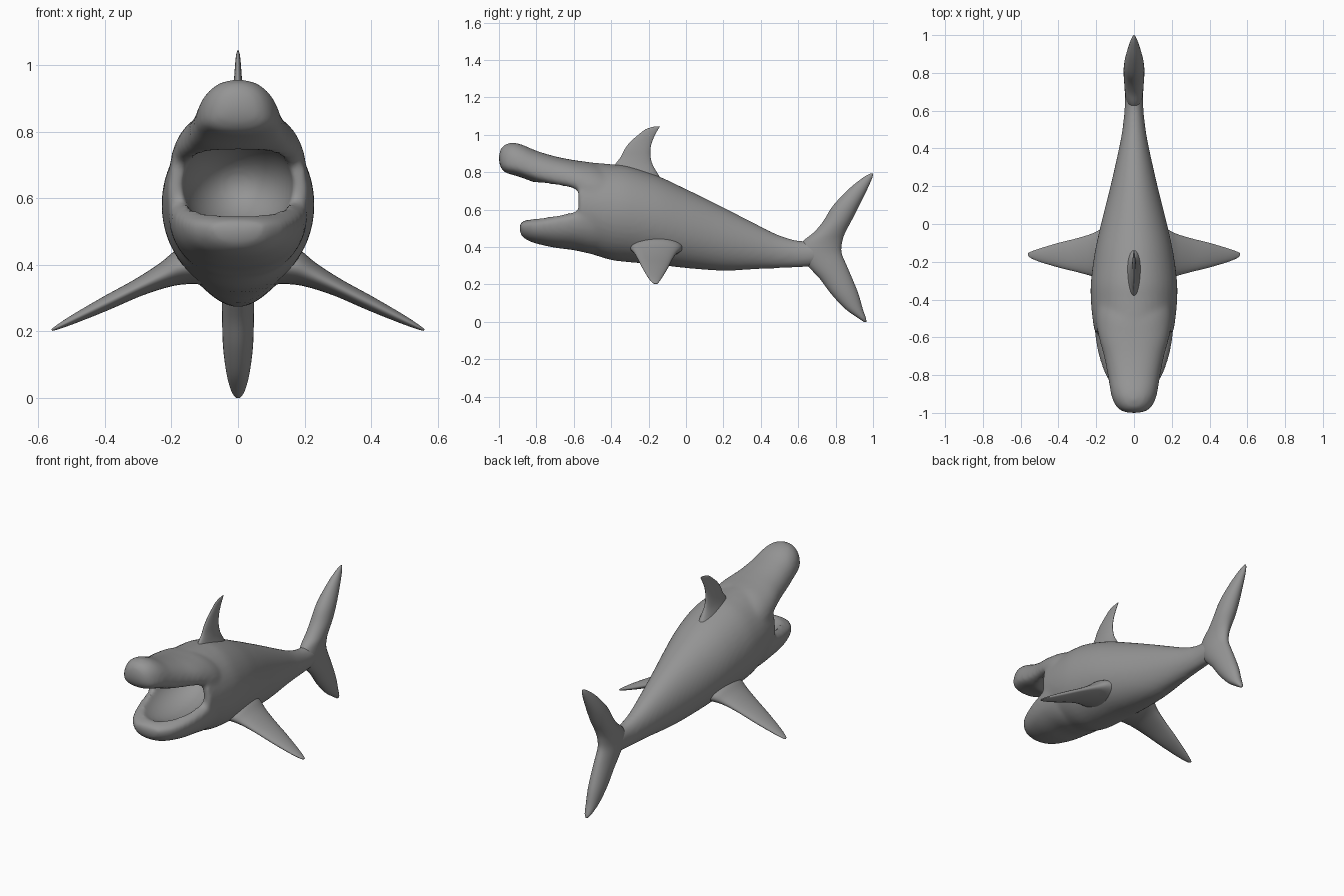
import bpy, bmesh, math
from mathutils import Vector as V

if "Cube" in bpy.data.objects:
    bpy.data.objects.remove(bpy.data.objects["Cube"])

grey = bpy.data.materials.new("shark_grey")
grey.diffuse_color = (0.3, 0.3, 0.3, 1)
grey.use_nodes = True
grey.node_tree.nodes["Principled BSDF"].inputs["Base Color"].default_value = grey.diffuse_color


def smooth_stations(st, steps):
    """Catmull-Rom interpolation between station tuples."""
    out = []
    for i in range(len(st) - 1):
        p0, p1, p2, p3 = st[max(i - 1, 0)], st[i], st[i + 1], st[min(i + 2, len(st) - 1)]
        for k in range(steps):
            t = k / steps
            out.append([0.5 * (2 * b + (c - a) * t + (2 * a - 5 * b + 4 * c - d) * t * t
                               + (3 * b - a - 3 * c + d) * t ** 3)
                        for a, b, c, d in zip(p0, p1, p2, p3)])
    return out + [list(st[-1])]


def ring(centre, side, up, down, power=1.0, n=40):
    """Oval cross-section with different upper and lower heights."""
    pts = []
    for i in range(n):
        a = 2 * math.pi * (i + 0.5) / n
        c, s = math.cos(a), math.sin(a)
        c = math.copysign(abs(c) ** power, c)
        pts.append(centre + side * c + (up if s > 0 else down) * abs(s) ** power)
    return pts


def loft(bm, rings):
    loops = [[bm.verts.new(p) for p in r] for r in rings]
    faces = [bm.faces.new(loops[0]), bm.faces.new(loops[-1])]
    for a, b in zip(loops, loops[1:]):
        for i in range(len(a)):
            j = (i + 1) % len(a)
            faces.append(bm.faces.new((a[i], a[j], b[j], b[i])))
    bmesh.ops.recalc_face_normals(bm, faces=faces)


def finish(name, bm):
    me = bpy.data.meshes.new(name)
    bm.to_mesh(me)
    bm.free()
    me.materials.append(grey)
    me.shade_smooth()
    ob = bpy.data.objects.new(name, me)
    bpy.context.collection.objects.link(ob)
    return ob


def body_rings(stations, widest, power=1.0):
    """Stations are (y, top, bottom, half width); widest is the height fraction."""
    for y, top, bot, w in smooth_stations(stations, 5):
        z = bot + (top - bot) * widest
        yield ring(V((0, y, z)), V((w, 0, 0)), V((0, 0, top - z)), V((0, 0, bot - z)), power)


# Trunk, snout and lower jaw
trunk = [(-.575, .862, .38, .208), (-.5, .852, .36, .22), (-.4, .843, .33, .229),
         (-.3, .83, .318, .228), (-.15, .78, .305, .208), (0, .71, .287, .175),
         (.2, .612, .273, .125), (.4, .51, .282, .08), (.5, .463, .286, .062),
         (.6, .435, .29, .051), (.7, .43, .30, .047), (.76, .40, .33, .03)]
snout = [(-1, .895, .855, .03), (-.99, .925, .825, .065), (-.965, .95, .797, .095),
         (-.92, .958, .784, .117), (-.87, .945, .768, .128), (-.8, .915, .742, .14),
         (-.7, .885, .716, .16), (-.6, .865, .69, .187), (-.5, .85, .62, .205), (-.42, .82, .6, .2)]
jaw = [(-.89, .52, .49, .04), (-.88, .533, .462, .08), (-.85, .545, .437, .115),
       (-.8, .557, .418, .15), (-.7, .583, .396, .185), (-.6, .61, .383, .204),
       (-.5, .65, .362, .21), (-.42, .65, .36, .2)]
bm = bmesh.new()
loft(bm, body_rings(trunk, .5))
loft(bm, body_rings(snout, .3, .9))
loft(bm, body_rings(jaw, .72, .9))
body = finish("body", bm)

# Mouth hollow
bm = bmesh.new()
bmesh.ops.create_uvsphere(bm, u_segments=48, v_segments=32, radius=1)
bmesh.ops.scale(bm, vec=(.168, .29, .145), verts=bm.verts)
bmesh.ops.translate(bm, vec=(0, -.61, .64), verts=bm.verts)
cutter = finish("mouth_cutter", bm)
cutter.hide_render = True

fuse = body.modifiers.new("fuse", 'REMESH')
fuse.mode, fuse.voxel_size, fuse.use_smooth_shade = 'VOXEL', .011, True
cut = body.modifiers.new("mouth", 'BOOLEAN')
cut.operation, cut.object, cut.solver = 'DIFFERENCE', cutter, 'EXACT'
again = body.modifiers.new("even_out", 'REMESH')
again.mode, again.voxel_size, again.use_smooth_shade = 'VOXEL', .011, True
soft = body.modifiers.new("soften", 'SMOOTH')
soft.factor, soft.iterations = .5, 10
bpy.context.view_layer.update()
fused = bpy.data.meshes.new_from_object(body.evaluated_get(bpy.context.evaluated_depsgraph_get()))
body.modifiers.clear()
body.data = fused
fused.materials.clear()
fused.materials.append(grey)
fused.shade_smooth()
bpy.data.objects.remove(cutter)


# Upright fins: stations are (z, front y, back y, half thickness)
def upright_fin(name, stations):
    bm = bmesh.new()
    loft(bm, [ring(V((0, (a + b) / 2, z)), V((0, (b - a) / 2, 0)), V((w, 0, 0)), V((-w, 0, 0)), n=32)
              for z, a, b, w in smooth_stations(stations, 4)])
    return finish(name, bm)


upright_fin("tail_fin", [
    (0, .95, .964, .006), (.02, .92, .962, .02), (.07, .85, .945, .034), (.15, .775, .922, .045),
    (.23, .715, .89, .048), (.30, .65, .86, .049), (.37, .60, .832, .049), (.43, .625, .836, .05),
    (.48, .685, .853, .053), (.54, .735, .885, .055), (.62, .785, .925, .05), (.71, .87, .97, .032),
    (.77, .945, .996, .015), (.793, .985, 1.0, .004)])
upright_fin("dorsal_fin", [
    (.76, -.40, -.13, .05), (.80, -.395, -.155, .038), (.84, -.38, -.178, .027), (.88, -.35, -.189, .02),
    (.92, -.33, -.19, .016), (.96, -.30, -.182, .012), (1.0, -.255, -.165, .009),
    (1.03, -.215, -.148, .006), (1.045, -.165, -.138, .002)])

# Side fins: stations are (x, front y, back y, z, half thickness)
side_fin = [(.12, -.30, -.01, .40, .06), (.17, -.295, -.025, .392, .05), (.22, -.277, -.05, .37, .036),
            (.3, -.255, -.075, .332, .025), (.4, -.23, -.1, .283, .02), (.5, -.2, -.13, .234, .012),
            (.55, -.178, -.148, .209, .005), (.56, -.165, -.155, .204, .002)]
for side, label in ((1, "left"), (-1, "right")):
    bm = bmesh.new()
    loft(bm, [ring(V((side * x, (a + b) / 2, z)), V((0, (b - a) / 2, 0)),
                   V((side * t * .4, 0, t)), V((-side * t * .4, 0, -t)), n=32)
              for x, a, b, z, t in smooth_stations(side_fin, 4)])
    finish(label + "_side_fin", bm)
